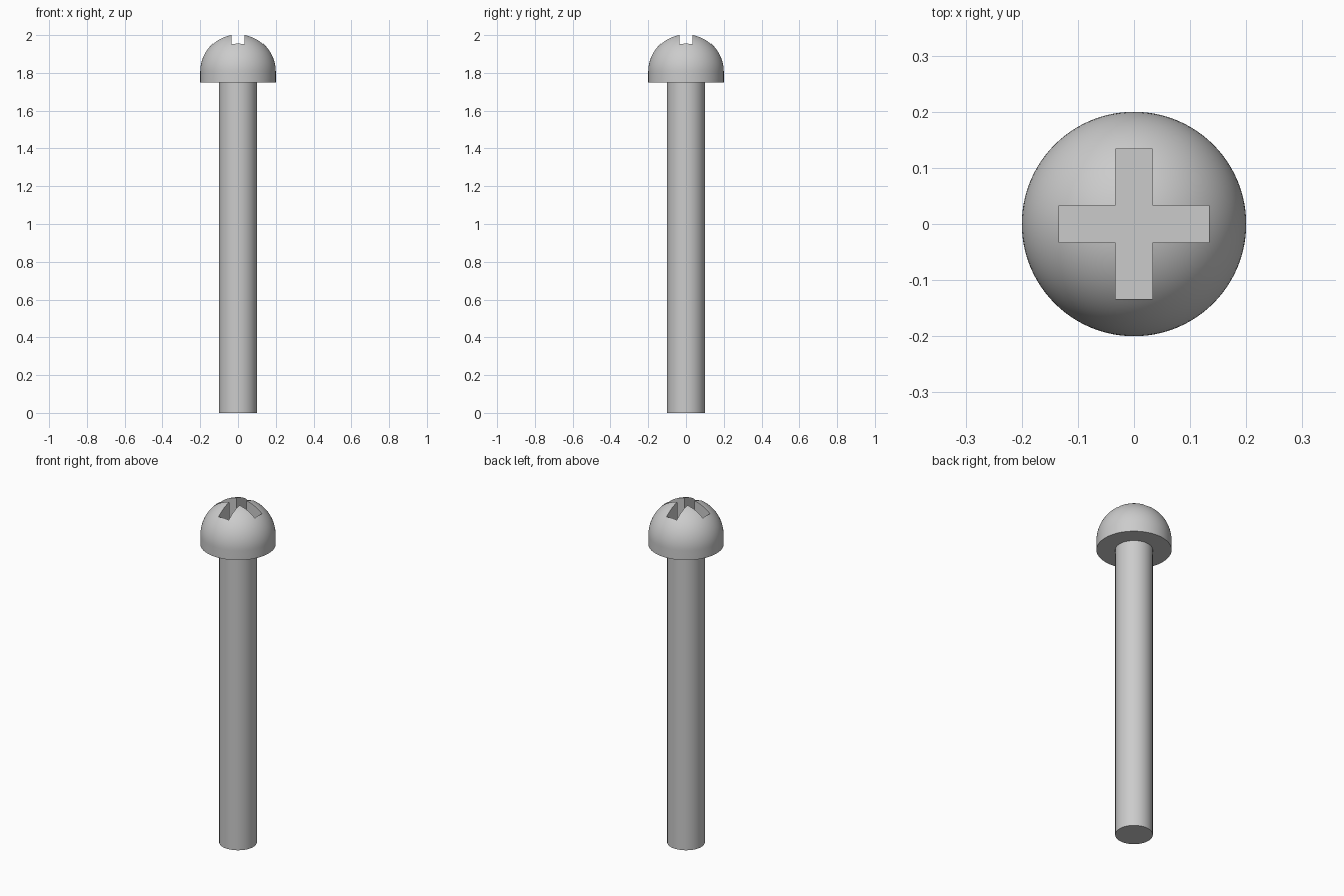
import bpy, bmesh, math
from mathutils import Matrix

cube = bpy.data.objects.get("Cube")
if cube:
    bpy.data.objects.remove(cube, do_unlink=True)

HEAD_R, SHAFT_R = 0.2, 0.1
HEAD_Z, DOME_Z = 1.75, 1.806
SLOT_W, SLOT_L, SLOT_FLOOR = 0.0667, 0.2667, 1.87

steel = bpy.data.materials.new("steel grey")
steel.use_nodes = True
grey = (0.6, 0.6, 0.6, 1)
steel.diffuse_color = grey
steel.node_tree.nodes["Principled BSDF"].inputs["Base Color"].default_value = grey


def make_object(name, bm):
    bmesh.ops.recalc_face_normals(bm, faces=bm.faces)
    mesh = bpy.data.meshes.new(name)
    bm.to_mesh(mesh)
    bm.free()
    mesh.materials.append(steel)
    obj = bpy.data.objects.new(name, mesh)
    bpy.context.collection.objects.link(obj)
    return obj


# Shaft and domed head, turned as one solid
profile = [(0, 0), (SHAFT_R, 0), (SHAFT_R, HEAD_Z), (HEAD_R, HEAD_Z)]
STEPS = 24
for i in range(STEPS + 1):
    a = math.pi / 2 * i / STEPS
    r = 0 if i == STEPS else HEAD_R * math.cos(a)
    profile.append((r, DOME_Z + HEAD_R * math.sin(a)))

bm = bmesh.new()
verts = [bm.verts.new((r, 0, z)) for r, z in profile]
edges = [bm.edges.new(pair) for pair in zip(verts, verts[1:])]
bmesh.ops.spin(bm, geom=verts + edges, cent=(0, 0, 0), axis=(0, 0, 1),
               angle=math.tau, steps=96, use_merge=True)
bmesh.ops.remove_doubles(bm, verts=bm.verts, dist=1e-5)
screw = make_object("screw_shaft_and_head", bm)

# Cross-shaped recess: one outline extruded upwards
bm = bmesh.new()
w, l = SLOT_W / 2, SLOT_L / 2
outline = []
for quarter in range(4):
    turn = Matrix.Rotation(quarter * math.pi / 2, 3, 'Z')
    for x, y in ((l, -w), (l, w), (w, w)):
        point = turn @ Matrix.Translation((x, y, SLOT_FLOOR)).translation
        outline.append(bm.verts.new(point))
face = bm.faces.new(outline)
top = bmesh.ops.extrude_face_region(bm, geom=[face])["geom"]
bmesh.ops.translate(bm, vec=(0, 0, 0.3),
                    verts=[v for v in top if isinstance(v, bmesh.types.BMVert)])
cutter = make_object("cross_recess_cutter", bm)
cutter.hide_render = True

cut = screw.modifiers.new("cross recess", 'BOOLEAN')
cut.operation = 'DIFFERENCE'
cut.solver = 'EXACT'
cut.object = cutter
bpy.ops.object.select_all(action='DESELECT')
screw.select_set(True)
bpy.context.view_layer.objects.active = screw
bpy.ops.object.modifier_apply(modifier=cut.name)
bpy.data.objects.remove(cutter, do_unlink=True)
bpy.ops.object.shade_smooth_by_angle(angle=math.radians(30))
